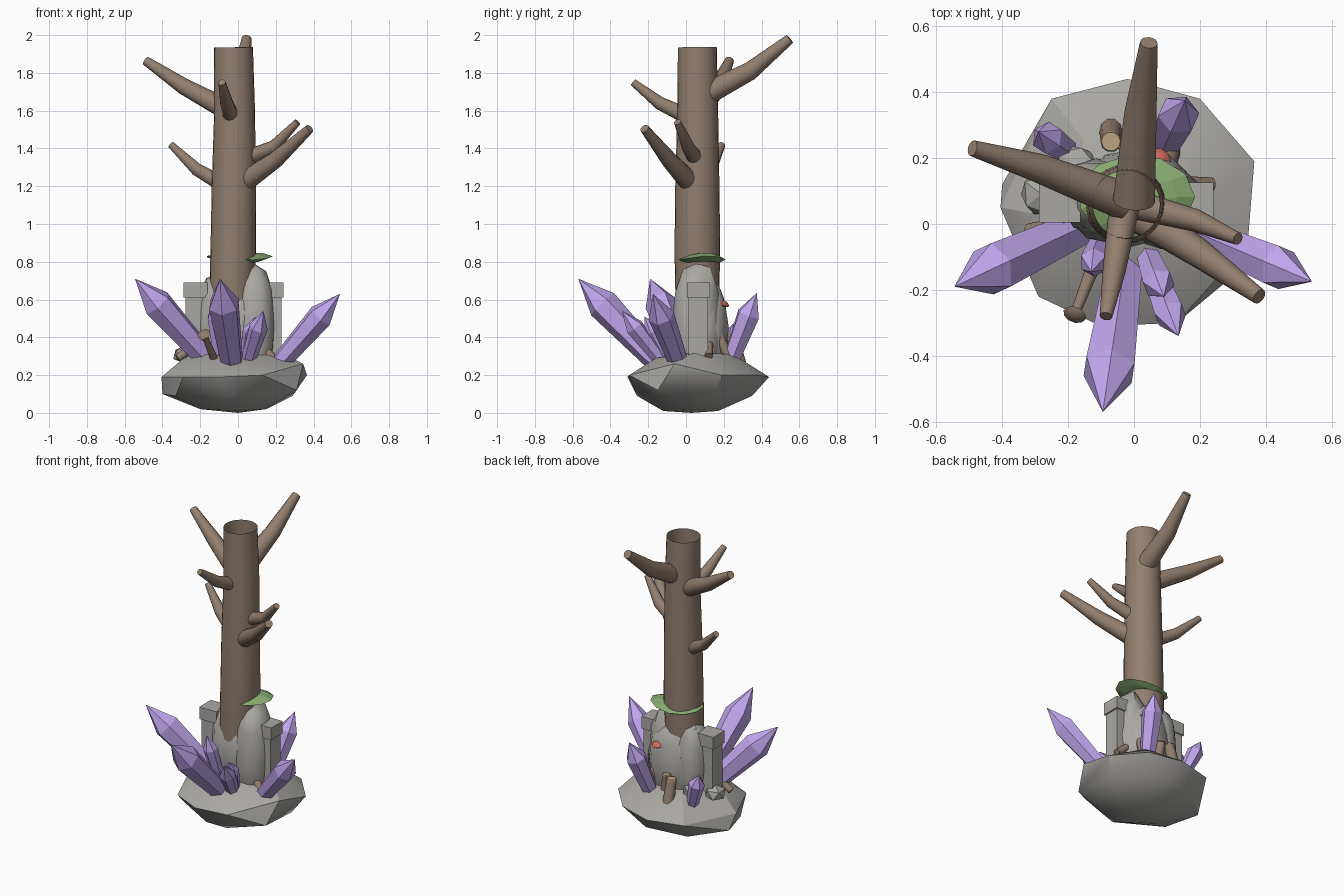
import bpy, bmesh, math, random
from mathutils import Vector

if "Cube" in bpy.data.objects:
    bpy.data.objects.remove(bpy.data.objects["Cube"])

random.seed(4)


def material(name, rgb):
    m = bpy.data.materials.new(name)
    m.diffuse_color = (*rgb, 1)
    m.use_nodes = True
    m.node_tree.nodes["Principled BSDF"].inputs["Base Color"].default_value = m.diffuse_color
    return m


BARK = material("bark", (0.29, 0.21, 0.155))
CRYSTAL = material("crystal", (0.52, 0.38, 0.84))
MOSS = material("moss", (0.24, 0.40, 0.16))
RED = material("red_cap", (0.60, 0.14, 0.10))
WOOD = material("cut_wood", (0.50, 0.36, 0.22))
STONE = material("stone", (0.40, 0.39, 0.37))


def finish(bm, name, mat=STONE, angle=None):
    bmesh.ops.recalc_face_normals(bm, faces=bm.faces)
    me = bpy.data.meshes.new(name)
    bm.to_mesh(me)
    bm.free()
    ob = bpy.data.objects.new(name, me)
    bpy.context.collection.objects.link(ob)
    me.materials.append(mat)
    if angle:
        bpy.ops.object.select_all(action='DESELECT')
        ob.select_set(True)
        bpy.context.view_layer.objects.active = ob
        bpy.ops.object.shade_smooth_by_angle(angle=math.radians(angle))
    return ob


def tube(name, points, radii, sides, mat, angle=None, caps=True, spin=0.0):
    """Loft round sections along a path; a zero end radius makes a point."""
    bm = bmesh.new()
    pts = [Vector(p) for p in points]
    rings = []
    for i, (p, r) in enumerate(zip(pts, radii)):
        d = (pts[min(i + 1, len(pts) - 1)] - pts[max(i - 1, 0)]).normalized()
        ref = Vector((0, 1, 0)) if abs(d.z) > 0.95 else Vector((0, 0, 1))
        u = d.cross(ref).normalized()
        v = d.cross(u)
        if r == 0:
            rings.append([bm.verts.new(p)])
            continue
        rings.append([bm.verts.new(p + r * (math.cos(a) * u + math.sin(a) * v))
                      for a in (spin + k * math.tau / sides for k in range(sides))])
    for a, b in zip(rings, rings[1:]):
        for k in range(sides):
            n = (k + 1) % sides
            bm.faces.new((a[k], a[n], b[0]) if len(b) == 1 else (a[k], a[n], b[n], b[k]))
    if caps:
        for r in (rings[0], rings[-1]):
            if len(r) > 2:
                bm.faces.new(r)
    return finish(bm, name, mat, angle)


def hull(name, points, angle=None, mat=STONE):
    bm = bmesh.new()
    for p in points:
        bm.verts.new(p)
    res = bmesh.ops.convex_hull(bm, input=bm.verts)
    loose = {g for g in res["geom_interior"] + res["geom_unused"]
             if isinstance(g, bmesh.types.BMVert)}
    bmesh.ops.delete(bm, geom=list(loose), context='VERTS')
    return finish(bm, name, mat, angle)


def boulder(name, centre, size, subdiv=2, jitter=0.04, angle=35, power=0.85):
    """Jittered ball; a power below 1 makes it blockier."""
    bm = bmesh.new()
    bmesh.ops.create_icosphere(bm, subdivisions=subdiv, radius=1)
    for v in bm.verts:
        k = 1 + random.uniform(-jitter, jitter)
        v.co = Vector([c + s * k * math.copysign(abs(q) ** power, q)
                       for c, s, q in zip(centre, size, v.co)])
    return finish(bm, name, STONE, angle)


def box(name, centre, size):
    bm = bmesh.new()
    bmesh.ops.create_cube(bm, size=1)
    for v in bm.verts:
        v.co = Vector([c + s * q for c, s, q in zip(centre, size, v.co)])
    return finish(bm, name)


# faceted base rock
hull("base_rock", [
    (-0.25, 0.38, 0.19), (-0.02, 0.44, 0.19), (0.20, 0.38, 0.20), (0.365, 0.19, 0.20),
    (0.345, -0.06, 0.26), (0.31, -0.15, 0.12), (0.13, -0.30, 0.20), (-0.10, -0.31, 0.19),
    (-0.29, -0.22, 0.19), (-0.405, 0.05, 0.19), (-0.40, 0.12, 0.10), (-0.33, -0.10, 0.09),
    (-0.05, -0.26, 0.09), (0.29, 0.15, 0.09), (0.05, 0.35, 0.09), (-0.22, 0.30, 0.08),
    (-0.20, 0.0, 0.02), (0.0, -0.12, 0.01), (0.15, 0.05, 0.02), (0.0, 0.17, 0.01), (0, 0.03, 0),
    (-0.24, 0.02, 0.33), (-0.13, -0.15, 0.29), (0.10, -0.16, 0.29), (0.22, 0.05, 0.32),
    (0.12, 0.25, 0.31), (-0.15, 0.25, 0.31)], angle=28)

# central boulders gripping the trunk
boulder("boulder_body", (-0.01, 0.075, 0.44), (0.205, 0.14, 0.27))
boulder("boulder_left", (-0.115, 0.085, 0.46), (0.105, 0.115, 0.28))
boulder("boulder_right", (0.085, 0.055, 0.46), (0.115, 0.13, 0.345))
boulder("boulder_back", (0.01, 0.12, 0.45), (0.15, 0.105, 0.26))
for i, (c, r) in enumerate([((-0.18, 0.18, 0.33), 0.065), ((-0.28, 0.09, 0.31), 0.065),
                            ((-0.19, 0.01, 0.33), 0.05)]):
    boulder(f"small_rock_{i}", c, (r, r, r * 0.7), 1, 0.1, 20)

# square stone pillars with caps
for side, x in (("left", -0.225), ("right", 0.178)):
    box(f"pillar_{side}", (x, 0.065, 0.45), (0.105, 0.105, 0.34))
    box(f"pillar_cap_{side}", (x, 0.065, 0.65), (0.125, 0.122, 0.08))

# hollow trunk
tube("trunk", [(-0.035, 0.06, 0.55), (-0.031, 0.06, 0.72), (-0.025, 0.06, 0.85),
               (-0.022, 0.06, 1.2), (-0.018, 0.062, 1.6), (-0.024, 0.06, 1.935)],
     [0.115, 0.118, 0.121, 0.117, 0.108, 0.103], 24, BARK, 40, caps=False)

# branches: start, elbow, tip and thickness
branches = [
    ((0.00, 0.07, 1.67), (0.02, 0.34, 1.81), (0.045, 0.55, 1.98), 0.064),
    ((-0.03, 0.07, 1.59), (-0.29, 0.17, 1.73), (-0.49, 0.23, 1.865), 0.058),
    ((-0.03, 0.05, 1.55), (-0.06, -0.14, 1.64), (-0.085, -0.28, 1.75), 0.046),
    ((0.00, 0.04, 1.20), (0.20, -0.09, 1.34), (0.38, -0.22, 1.505), 0.058),
    ((0.00, 0.06, 1.33), (0.19, 0.01, 1.41), (0.315, -0.045, 1.54), 0.045),
    ((-0.03, 0.06, 1.18), (-0.22, 0.13, 1.29), (-0.355, 0.19, 1.42), 0.045)]
for i, (a, b, c, r) in enumerate(branches):
    tube(f"branch_{i}", [a, b, c], [r, r * 0.76, r * 0.42], 12, BARK, 40)

# moss collar around the trunk foot
edge = [(0.007 + 0.178 * math.cos(a), 0.082 + 0.128 * math.sin(a),
         0.82 + 0.01 * math.sin(2 * a + 1)) for a in (k * math.tau / 11 for k in range(11))]
core = [(0.007 + (x - 0.007) * 0.7, 0.082 + (y - 0.082) * 0.72, z + d)
        for x, y, z in edge for d in (-0.018, 0.018)]
hull("moss", edge + core, mat=MOSS)

# hexagonal crystals: base, tip and radius
crystals = [
    ((-0.16, -0.01, 0.28), (-0.545, -0.19, 0.71), 0.083),
    ((-0.03, -0.14, 0.26), (-0.095, -0.57, 0.71), 0.085),
    ((0.20, -0.03, 0.24), (0.54, -0.175, 0.63), 0.070),
    ((0.09, 0.23, 0.26), (0.155, 0.375, 0.635), 0.064),
    ((-0.20, 0.22, 0.26), (-0.29, 0.28, 0.50), 0.050),
    ((0.05, -0.12, 0.26), (0.135, -0.34, 0.54), 0.050),
    ((0.04, -0.09, 0.26), (0.09, -0.22, 0.51), 0.050),
    ((-0.10, -0.05, 0.28), (-0.13, -0.145, 0.60), 0.045)]
for i, (a, b, r) in enumerate(crystals):
    a, b = Vector(a), Vector(b)
    tube(f"crystal_{i}", [a, a.lerp(b, 0.7), b], [r * 0.72, r, 0], 6, CRYSTAL, spin=math.pi / 6)


def mushroom(name, foot, top, r, cap_mat, height):
    foot, top = Vector(foot), Vector(top)
    up = (top - foot).normalized()
    tube(name + "_stem", [foot, top], [r * 0.6, r * 0.4], 10, BARK, 40)
    tube(name + "_cap", [top - up * height * 0.3, top, top + up * height * 0.6, top + up * height],
         [r * 0.8, r, r * 0.7, 0], 10, cap_mat, 40)


# mushrooms
mushroom("front_mushroom", (-0.12, -0.12, 0.27), (-0.18, -0.275, 0.415), 0.036, BARK, 0.015)
mushroom("red_mushroom", (0.065, 0.17, 0.49), (0.07, 0.19, 0.575), 0.042, RED, 0.025)

# broken stumps and root ends
stubs = [((-0.07, 0.285, 0.26), (-0.07, 0.25, 0.40), 0.036),
         ((0.0, 0.22, 0.27), (-0.02, 0.23, 0.41), 0.030),
         ((0.10, 0.17, 0.42), (0.12, 0.23, 0.28), 0.028),
         ((-0.2, 0.0, 0.37), (-0.32, -0.02, 0.29), 0.025),
         ((0.12, 0.0, 0.36), (0.19, -0.04, 0.28), 0.028),
         ((0.16, 0.12, 0.36), (0.235, 0.12, 0.30), 0.025)]
for i, (a, b, r) in enumerate(stubs):
    tube(f"stump_{i}", [a, b], [r, r * 0.85], 10, BARK, 40)
    if i < 2:
        b = Vector(b)
        tube(f"stump_top_{i}", [b, b + Vector((0, 0, 0.008))], [r * 0.9, r * 0.8], 10, WOOD, 40)
